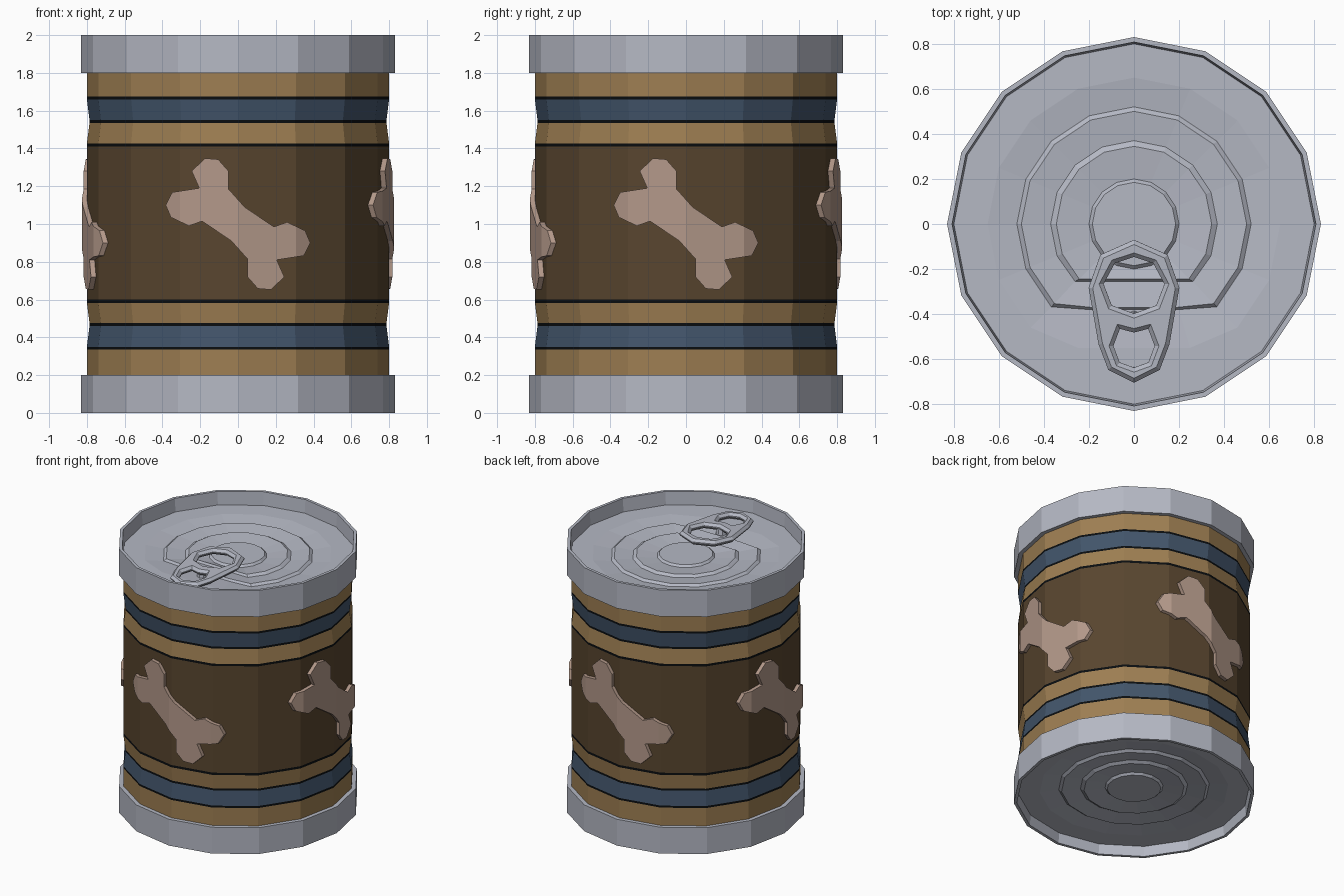
import bpy, bmesh, math
from mathutils import Matrix, Vector

cube = bpy.data.objects.get("Cube")
if cube:
    bpy.data.objects.remove(cube, do_unlink=True)

SIDES = 16
R = 0.8


def material(name, rgb):
    m = bpy.data.materials.new(name)
    m.use_nodes = True
    m.diffuse_color = (*rgb, 1)
    m.node_tree.nodes["Principled BSDF"].inputs["Base Color"].default_value = (*rgb, 1)
    return m


metal = material("metal grey", (0.46, 0.48, 0.55))
tan = material("label tan", (0.34, 0.21, 0.085))
blue = material("label blue", (0.055, 0.09, 0.145))
black = material("line black", (0.003, 0.004, 0.005))
brown = material("label brown", (0.098, 0.06, 0.028))
bone_pink = material("bone pink", (0.45, 0.315, 0.25))


def finish(name, bm, mats):
    bmesh.ops.recalc_face_normals(bm, faces=bm.faces[:])
    me = bpy.data.meshes.new(name)
    bm.to_mesh(me)
    bm.free()
    for m in mats:
        me.materials.append(m)
    ob = bpy.data.objects.new(name, me)
    bpy.context.collection.objects.link(ob)
    return ob


def revolve(name, rings, mats, bands=None, cap=False):
    """Rings are (radius, z) or (radius, z, lowest y)."""
    bm = bmesh.new()
    loops = []
    for r, z, *low in rings:
        loop = []
        for i in range(SIDES):
            a = math.tau * i / SIDES
            y = r * math.sin(a)
            loop.append(bm.verts.new((r * math.cos(a), max(y, low[0]) if low else y, z)))
        loops.append(loop)
    for k, (a, b) in enumerate(zip(loops, loops[1:])):
        for i in range(SIDES):
            j = (i + 1) % SIDES
            f = bm.faces.new((a[i], a[j], b[j], b[i]))
            f.material_index = bands[k] if bands else 0
    if cap:
        bm.faces.new(loops[-1])
    return finish(name, bm, mats)


# Can body: label bands, pinched a little at the blue stripes
label = [tan, blue, black, brown]
half = [(0.18, R), (0.335, R), (0.35, R), (0.46, 0.786), (0.475, 0.786), (0.583, R), (0.6, R)]
rings = [(r, z) for z, r in half] + [(r, 2.01 - z) for z, r in reversed(half)]
half_bands = [0, 2, 1, 2, 0, 2]
revolve("can_body", rings, label, half_bands + [3] + half_bands[::-1])


# Lids: rim, recess and saw-tooth pressed rings
def lid(name, recess, flats, place):
    prof = [(0.79, 0), (0.83, 0), (0.83, 0.2), (0.808, 0.2), (0.8, recess), (0.65, recess, -0.55)]
    for outer, inner, low in ((0.52, 0.5, -0.38), (0.37, 0.345, -0.255), (0.2, 0.185, -0.2)):
        prof += [(outer, recess - 0.015, low), (inner, recess, low + 0.01)]
    if not flats:
        prof = [p[:2] for p in prof]
    return revolve(name, [(p[0], place(p[1]), *p[2:]) for p in prof], [metal], cap=True)


lid("top_lid", 0.1, True, lambda h: 1.8 + h)
lid("bottom_lid", 0.125, False, lambda h: 0.2 - h)

# Pull tab: half outlines mirrored, with two finger holes and chamfered edges
outer = [(0, -0.09), (0.135, -0.15), (0.183, -0.285), (0.16, -0.415), (0.14, -0.53), (0.1, -0.635), (0, -0.685)]
hole_a = [(0, -0.115), (0.1, -0.15), (0.158, -0.265), (0.115, -0.385), (0, -0.43)]
hole_b = [(0, -0.452), (0.09, -0.43), (0.135, -0.54), (0.095, -0.64), (0, -0.672)]
# Keep the rim of the tab wide enough for its chamfer
hole_a = [(x * 0.98, -0.27 + (y + 0.27) * 0.92) for x, y in hole_a]
hole_b = [(x * 0.82, -0.55 + (y + 0.55) * 0.88) for x, y in hole_b]
cu = bpy.data.curves.new("pull_tab", 'CURVE')
cu.dimensions = '2D'
cu.fill_mode = 'BOTH'
cu.extrude = 0.004
cu.bevel_depth = 0.018
cu.bevel_resolution = 0
for line in (outer, hole_a, hole_b):
    pts = line + [(-x, y) for x, y in line[-2:0:-1]]
    sp = cu.splines.new('POLY')
    sp.points.add(len(pts) - 1)
    for p, (x, y) in zip(sp.points, pts):
        p.co = (x, y, 0, 1)
    sp.use_cyclic_u = True
cu.materials.append(metal)
tab_curve = bpy.data.objects.new("pull_tab_curve", cu)
bpy.context.collection.objects.link(tab_curve)
bpy.context.view_layer.update()
tab_mesh = bpy.data.meshes.new_from_object(tab_curve.evaluated_get(bpy.context.evaluated_depsgraph_get()))
bpy.data.objects.remove(tab_curve, do_unlink=True)
for p in tab_mesh.polygons:
    p.use_smooth = False
tab = bpy.data.objects.new("pull_tab", tab_mesh)
tab.location.z = 1.96
tab.rotation_euler.x = 0.05
bpy.context.collection.objects.link(tab)

# Rivet joining the tab to the lid
bm = bmesh.new()
bmesh.ops.create_cone(bm, cap_ends=True, segments=8, radius1=0.04, radius2=0.03, depth=0.05,
                      matrix=Matrix.Translation((0, -0.425, 1.915)))
finish("tab_rivet", bm, [metal])

# Bones: a point-symmetric outline, cut at the can's edges and wrapped on its sides
bone_half = [(-0.245, 0.28), (-0.175, 0.348), (-0.105, 0.342), (-0.05, 0.28), (-0.05, 0.185),
             (0.035, 0.09), (0.19, -0.015), (0.26, 0.01), (0.355, -0.035), (0.383, -0.1),
             (0.348, -0.168), (0.205, -0.19)]
outline = bone_half + [(-x, -z) for x, z in bone_half]
corners = [(R * math.sin(math.tau * i / SIDES), R * math.cos(math.tau * i / SIDES)) for i in range(3)]


def wall(x):
    x = abs(x)
    (x0, y0), (x1, y1) = corners[:2] if x < corners[1][0] else corners[1:]
    return y0 + (y1 - y0) * (x - x0) / (x1 - x0)


def bone(name, turn):
    bm = bmesh.new()
    bm.faces.new([bm.verts.new((x, 0, 1 + z)) for x, z in outline])
    for cut in (-corners[1][0], 0, corners[1][0]):
        bmesh.ops.bisect_plane(bm, geom=bm.verts[:] + bm.edges[:] + bm.faces[:], dist=1e-5,
                               plane_co=(cut, 0, 0), plane_no=(1, 0, 0))
    back = bm.verts[:]
    ext = bmesh.ops.extrude_face_region(bm, geom=bm.faces[:], use_keep_orig=True)
    front = {g for g in ext["geom"] if isinstance(g, bmesh.types.BMVert)}
    for v in back:
        v.co.y = -wall(v.co.x) + 0.02
    for v in front:
        v.co.y = -wall(v.co.x) - 0.027
    bmesh.ops.rotate(bm, verts=bm.verts[:], cent=Vector(), matrix=Matrix.Rotation(turn, 3, 'Z'))
    return finish(name, bm, [bone_pink])


for i, side in enumerate(("front", "left", "back", "right")):
    bone(side + "_bone", i * math.pi / 2)
